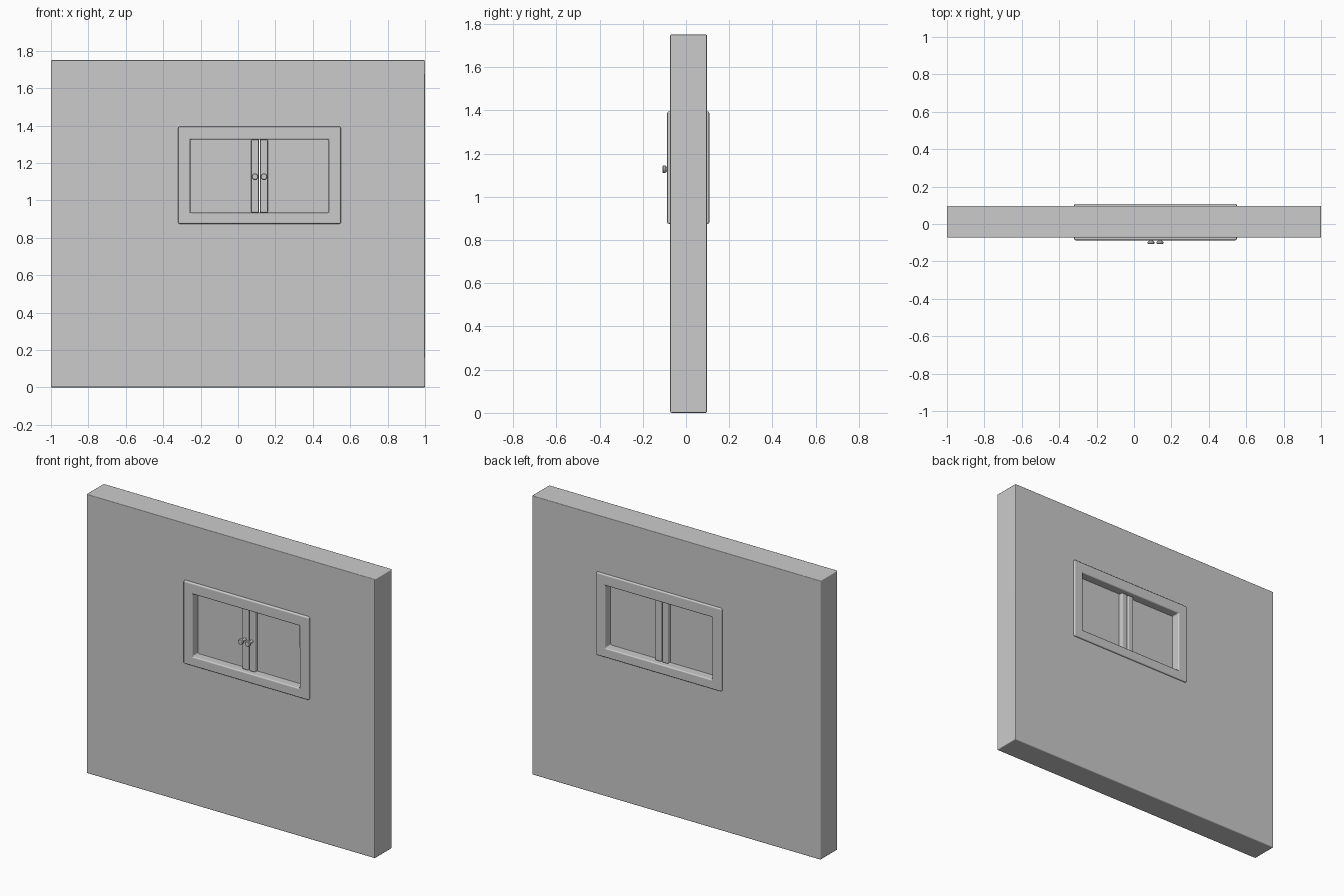
import bpy, bmesh, math
from mathutils import Matrix, Vector

cube = bpy.data.objects.get("Cube")
if cube:
    bpy.data.objects.remove(cube)

grey = bpy.data.materials.new("plain grey")
grey.use_nodes = True
COLOUR = (0.6, 0.6, 0.6, 1)
grey.diffuse_color = COLOUR
grey.node_tree.nodes["Principled BSDF"].inputs["Base Color"].default_value = COLOUR


def finish(name, bm, bevel=0, segments=2):
    """Turn a bmesh into a smooth object with softened edges."""
    bmesh.ops.recalc_face_normals(bm, faces=bm.faces)
    mesh = bpy.data.meshes.new(name)
    bm.to_mesh(mesh)
    bm.free()
    mesh.materials.append(grey)
    obj = bpy.data.objects.new(name, mesh)
    bpy.context.collection.objects.link(obj)
    if bevel:
        mod = obj.modifiers.new("soft edges", "BEVEL")
        mod.width, mod.segments, mod.limit_method = bevel, segments, "ANGLE"
        mod.harden_normals = True
    bpy.ops.object.select_all(action="DESELECT")
    obj.select_set(True)
    bpy.context.view_layer.objects.active = obj
    bpy.ops.object.shade_smooth_by_angle(angle=math.radians(35))
    return obj


def box(name, x, y, z, bevel=0):
    """Box given as (low, high) along each axis."""
    bm = bmesh.new()
    size = [b - a for a, b in (x, y, z)]
    centre = [(a + b) / 2 for a, b in (x, y, z)]
    matrix = Matrix.Translation(centre) @ Matrix.Diagonal((*size, 1))
    bmesh.ops.create_cube(bm, size=1, matrix=matrix)
    return finish(name, bm, bevel)


def ring(name, outer, inner, y, bevel):
    """Rectangular surround with a through hole; rects are (x0, x1, z0, z1)."""
    bm = bmesh.new()
    loops = []
    for rect, depth in ((outer, y[0]), (inner, y[0]), (inner, y[1]), (outer, y[1])):
        x0, x1, z0, z1 = rect
        corners = ((x0, z0), (x1, z0), (x1, z1), (x0, z1))
        loops.append([bm.verts.new((cx, depth, cz)) for cx, cz in corners])
    for a, b in zip(loops, loops[1:] + loops[:1]):
        for i in range(4):
            j = (i + 1) % 4
            bm.faces.new((a[i], a[j], b[j], b[i]))
    return finish(name, bm, bevel)


OPENING = (-0.255, 0.485, 0.935, 1.325)
FRAME = (-0.32, 0.55, 0.875, 1.395)
HEIGHT = (OPENING[2], OPENING[3])
MIDDLE = 0.115

# Wall slab and the window surround that passes through it
ring("wall", (-1, 1, 0, 1.75), (-0.28, 0.51, 0.91, 1.35), (-0.073, 0.097), 0.006)
ring("window_frame", FRAME, OPENING, (-0.087, 0.108), 0.008)

# Two shutters, each with a panel, a meeting stile and a round knob
for side, sign, edge in (("right", -1, OPENING[0]), ("left", 1, OPENING[1])):
    inner = MIDDLE + sign * 0.003
    stile = MIDDLE + sign * 0.045
    box(side + "_panel", sorted((inner, edge)), (-0.033, 0.053), HEIGHT)
    box(side + "_stile", sorted((inner, stile)), (-0.06, 0.08), HEIGHT, 0.007)

    # Knob turned from a profile of (radius, y)
    profile = [(0, -0.108), (0.014, -0.108), (0.018, -0.104), (0.018, -0.097),
               (0.013, -0.092), (0.009, -0.088), (0.009, -0.058)]
    bm = bmesh.new()
    centre = Vector((MIDDLE + sign * 0.024, 0, 1.127))
    points = [bm.verts.new(centre + Vector((r, y, 0))) for r, y in profile]
    edges = [bm.edges.new(pair) for pair in zip(points, points[1:])]
    bmesh.ops.spin(bm, geom=points + edges, cent=centre, axis=(0, 1, 0),
                   angle=math.tau, steps=24)
    bmesh.ops.remove_doubles(bm, verts=bm.verts, dist=0.0001)
    finish(side + "_knob", bm)
